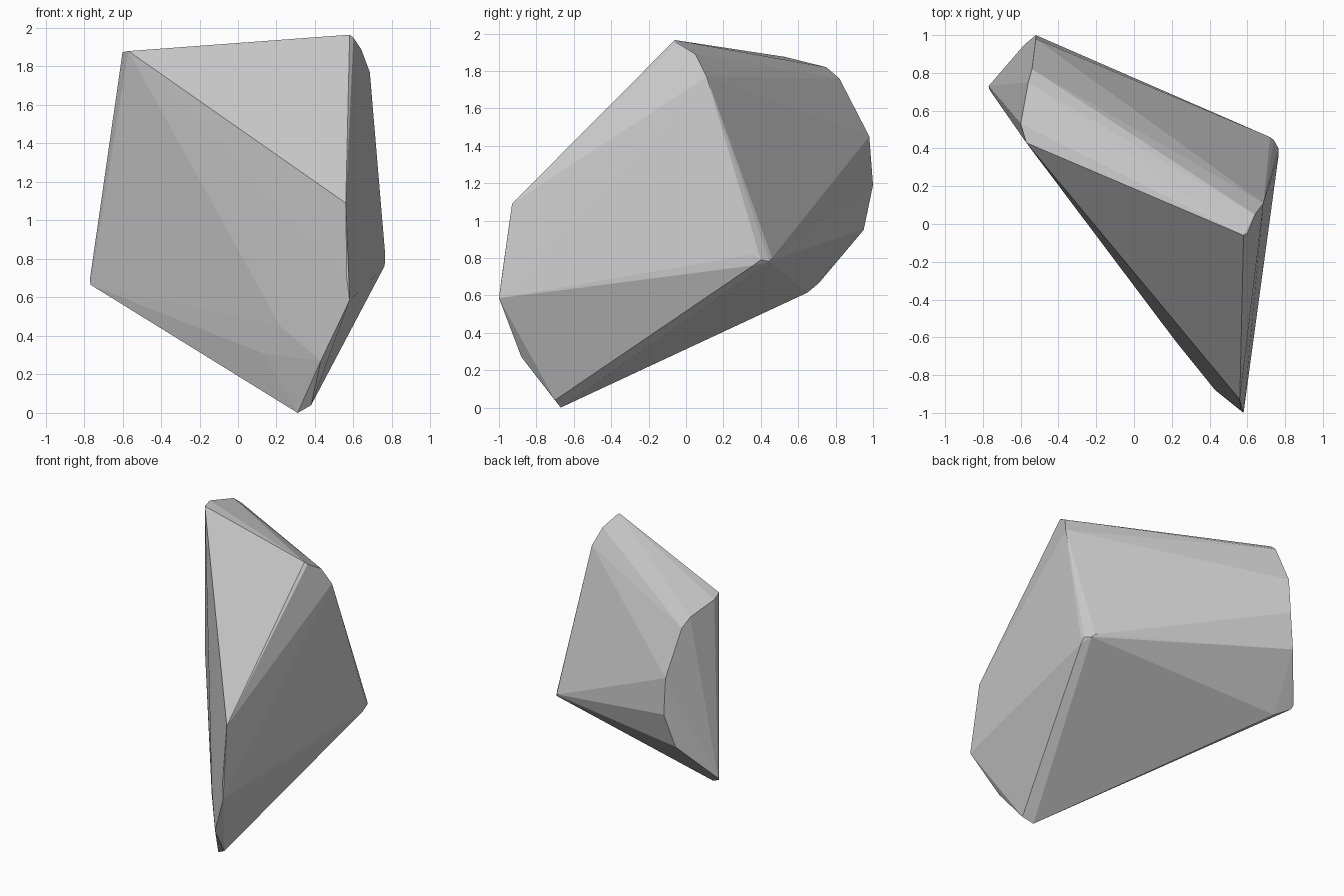
import bpy, bmesh

# Rim outlines of the faceted rock, hulled into one convex solid
crown_ridge = [(-0.60, 0.53, 1.875), (-0.57, 0.43, 1.88), (0.58, -0.06, 1.965),
               (0.60, -0.05, 1.95), (0.64, 0.05, 1.89), (0.685, 0.11, 1.77)]
left_end = [(-0.56, 0.75, 1.82), (-0.54, 0.82, 1.76), (-0.52, 0.98, 1.45),
            (-0.52, 1.0, 1.19), (-0.58, 0.95, 0.95), (-0.77, 0.73, 0.69),
            (-0.765, 0.71, 0.665), (-0.67, 0.65, 0.615)]
front_edge = [(0.56, -0.93, 1.09), (0.565, -0.985, 0.70), (0.58, -1.0, 0.585),
              (0.43, -0.88, 0.27), (0.38, -0.70, 0.04), (0.31, -0.67, 0.0)]
front_bulge = [(0.22, -0.62, 0.45), (0.13, -0.49, 0.31)]
right_corner = [(0.765, 0.36, 0.82), (0.76, 0.36, 0.76), (0.765, 0.40, 0.79),
                (0.74, 0.445, 0.78), (0.72, 0.46, 0.80)]

bm = bmesh.new()
for p in crown_ridge + left_end + front_edge + front_bulge + right_corner:
    bm.verts.new(p)
res = bmesh.ops.convex_hull(bm, input=list(bm.verts))
loose = [v for v in bm.verts if not v.link_faces]
bmesh.ops.delete(bm, geom=loose, context='VERTS')
bmesh.ops.recalc_face_normals(bm, faces=list(bm.faces))

mesh = bpy.data.meshes.new("rock")
bm.to_mesh(mesh)
bm.free()
rock = bpy.data.objects.new("rock", mesh)
bpy.context.collection.objects.link(rock)
